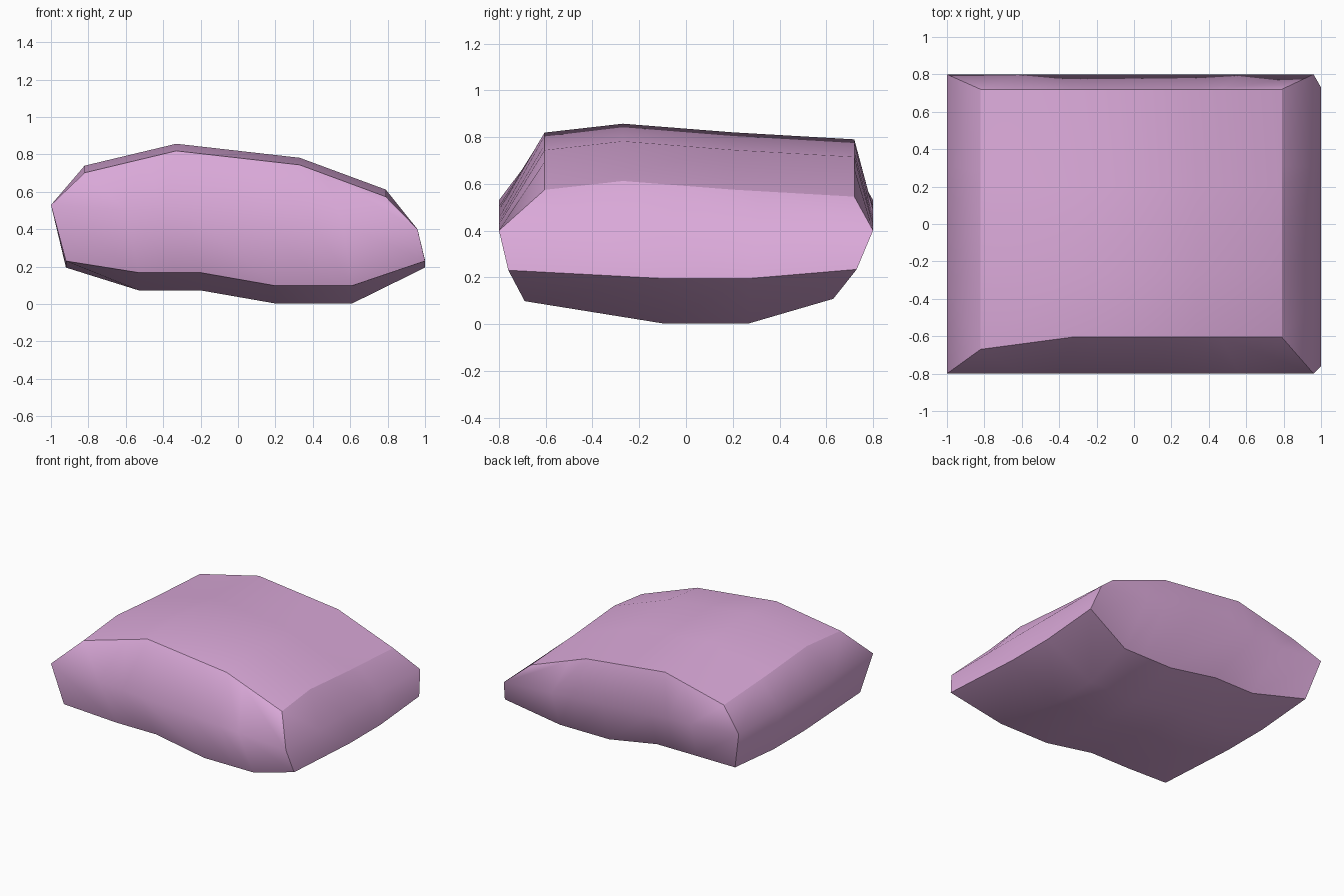
import bpy, bmesh
from mathutils import Vector

if "Cube" in bpy.data.objects:
    bpy.data.objects.remove(bpy.data.objects["Cube"])

# Profiles: (position, height) along x, and height offsets along y
TOP_X = [(-.82, .74), (-.33, .857), (.33, .782), (.79, .612)]
TOP_Y = [(-.605, -.038), (-.27, 0), (.2, -.037), (.72, -.067)]
LOW_X = [(-.92, .195), (-.53, .073), (-.2, .073), (.2, .003), (.61, .003), (1, .195)]
LOW_Y = [(-.69, .095), (-.1, 0), (.27, 0), (.63, .105)]
RIM = {(x, y): Vector(((-1, .96)[x], (-.8, .8)[y], (.53, .40)[x]))
       for x in (0, 1) for y in (0, 1)}


def top_point(i, j):
    x, z = TOP_X[i]
    y, dz = TOP_Y[j]
    if i == 0 and j == 0:
        y = -.67
    return Vector((x, y, z + dz))


def low_point(i, j):
    x, z = LOW_X[i]
    y, dz = LOW_Y[j]
    if i in (0, 5):                      # tips flare outward and flatten
        dz *= .37
        y = {0: -.76, 3: .73}.get(j, y)
    return Vector((x, y, z + dz))


bm = bmesh.new()


def patch(rows):
    """Grid of faces through rows of points, turned outward."""
    vs = [[bm.verts.new(p) for p in r] for r in rows]
    for a, b in zip(vs, vs[1:]):
        for k in range(len(a) - 1):
            f = bm.faces.new((a[k], a[k + 1], b[k + 1], b[k]))
            f.normal_update()
            f.smooth = True
            if f.normal.dot(f.calc_center_median() - Vector((0, 0, .42))) < 0:
                f.normal_flip()


def params(edge, ax):
    a, b = edge[0][ax], edge[-1][ax]
    return [(p[ax] - a) / (b - a) for p in edge]


def sample(edge, ax, t):
    ts = params(edge, ax)
    for k in range(len(ts) - 1):
        if t <= ts[k + 1] + 1e-6:
            return edge[k].lerp(edge[k + 1], (t - ts[k]) / (ts[k + 1] - ts[k]))
    return edge[-1]


def band(upper, rim, lower, ax):
    """Side wall from the top edge over the rim to the bottom edge."""
    ts = sorted({round(t, 5) for e in (upper, lower) for t in params(e, ax)})
    patch([[sample(e, ax, t) for t in ts] for e in (upper, rim, lower)])


# Top and underside
top = [[top_point(i, j) for i in range(4)] for j in range(4)]
low = [[low_point(i, j) for i in range(6)] for j in range(4)]
patch(top)
patch(low)

# Front and back walls, then left and right walls
for s, j in ((0, 0), (1, -1)):
    band(top[j], [RIM[0, s], RIM[1, s]], low[j], 0)
    band([r[j] for r in top], [RIM[s, 0], RIM[s, 1]], [r[j] for r in low], 1)

mesh = bpy.data.meshes.new("cushion")
bm.to_mesh(mesh)
bm.free()
mat = bpy.data.materials.new("soft pink")
mat.diffuse_color = (.71, .40, .70, 1)
mat.use_nodes = True
mat.node_tree.nodes["Principled BSDF"].inputs["Base Color"].default_value = mat.diffuse_color
mesh.materials.append(mat)
obj = bpy.data.objects.new("cushion", mesh)
bpy.context.collection.objects.link(obj)
